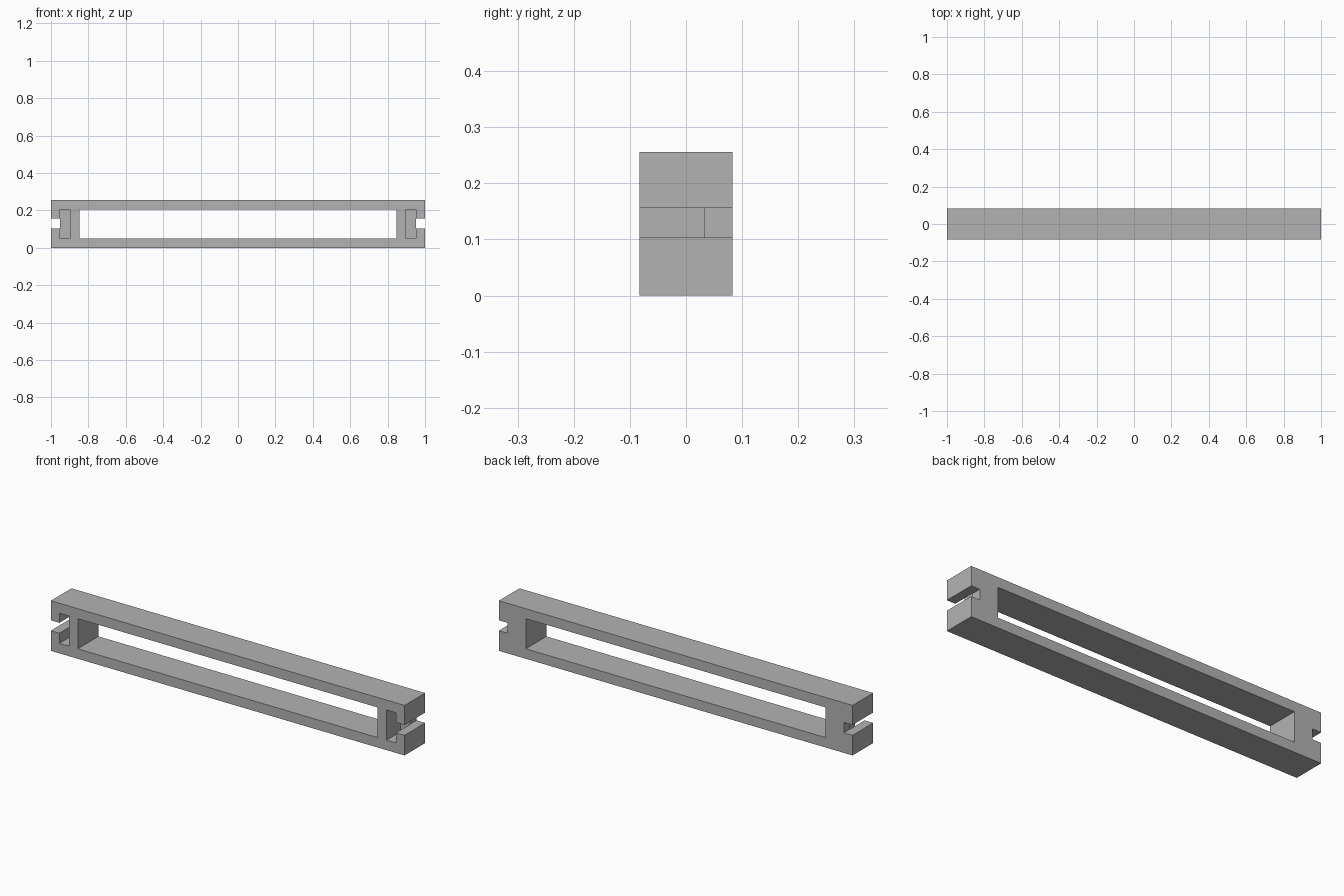
import bpy
import bmesh
from mathutils import Matrix, Vector

cube = bpy.data.objects.get("Cube")
if cube:
    bpy.data.objects.remove(cube, do_unlink=True)

HALF_DEPTH = 0.083
HEIGHT = 0.256
WALL = 0.051        # thickness of the top and bottom rails

grey = bpy.data.materials.new("light grey")
grey.use_nodes = True
grey.diffuse_color = (0.45, 0.45, 0.45, 1)
grey.node_tree.nodes["Principled BSDF"].inputs["Base Color"].default_value = grey.diffuse_color


def box(name, x, y, z):
    """Box spanning the given (low, high) range on each axis."""
    ranges = (x, y, z)
    centre = Vector([(a + b) / 2 for a, b in ranges])
    size = Vector([b - a for a, b in ranges])
    bm = bmesh.new()
    bmesh.ops.create_cube(bm, size=1, matrix=Matrix.Translation(centre) @ Matrix.Diagonal(size).to_4x4())
    mesh = bpy.data.meshes.new(name)
    bm.to_mesh(mesh)
    bm.free()
    mesh.materials.append(grey)
    obj = bpy.data.objects.new(name, mesh)
    bpy.context.collection.objects.link(obj)
    return obj


def cut(target, cutter):
    """Subtract the cutter from the target, then discard it."""
    cutter.hide_render = True
    mod = target.modifiers.new("cut", 'BOOLEAN')
    mod.operation = 'DIFFERENCE'
    mod.solver = 'EXACT'
    mod.object = cutter
    bpy.context.view_layer.objects.active = target
    bpy.ops.object.modifier_apply(modifier=mod.name)
    bpy.data.objects.remove(cutter, do_unlink=True)


# Solid bar
frame = box("slotted_frame", (-1, 1), (-HALF_DEPTH, HALF_DEPTH), (0, HEIGHT))
inner = (WALL, HEIGHT - WALL)

# Long window right through the middle
cut(frame, box("window_cutter", (-0.848, 0.848), (-1, 1), inner))

for side in (-1, 1):
    # Blind pocket, open to the front only
    cut(frame, box("pocket_cutter", sorted((side * 0.898, side * 0.952)), (-1, 0.032), inner))
    # Narrow slot through the end, meeting the pocket
    cut(frame, box("slot_cutter", sorted((side * 0.951, side * 1.1)), (-1, 1), (0.103, 0.156)))
